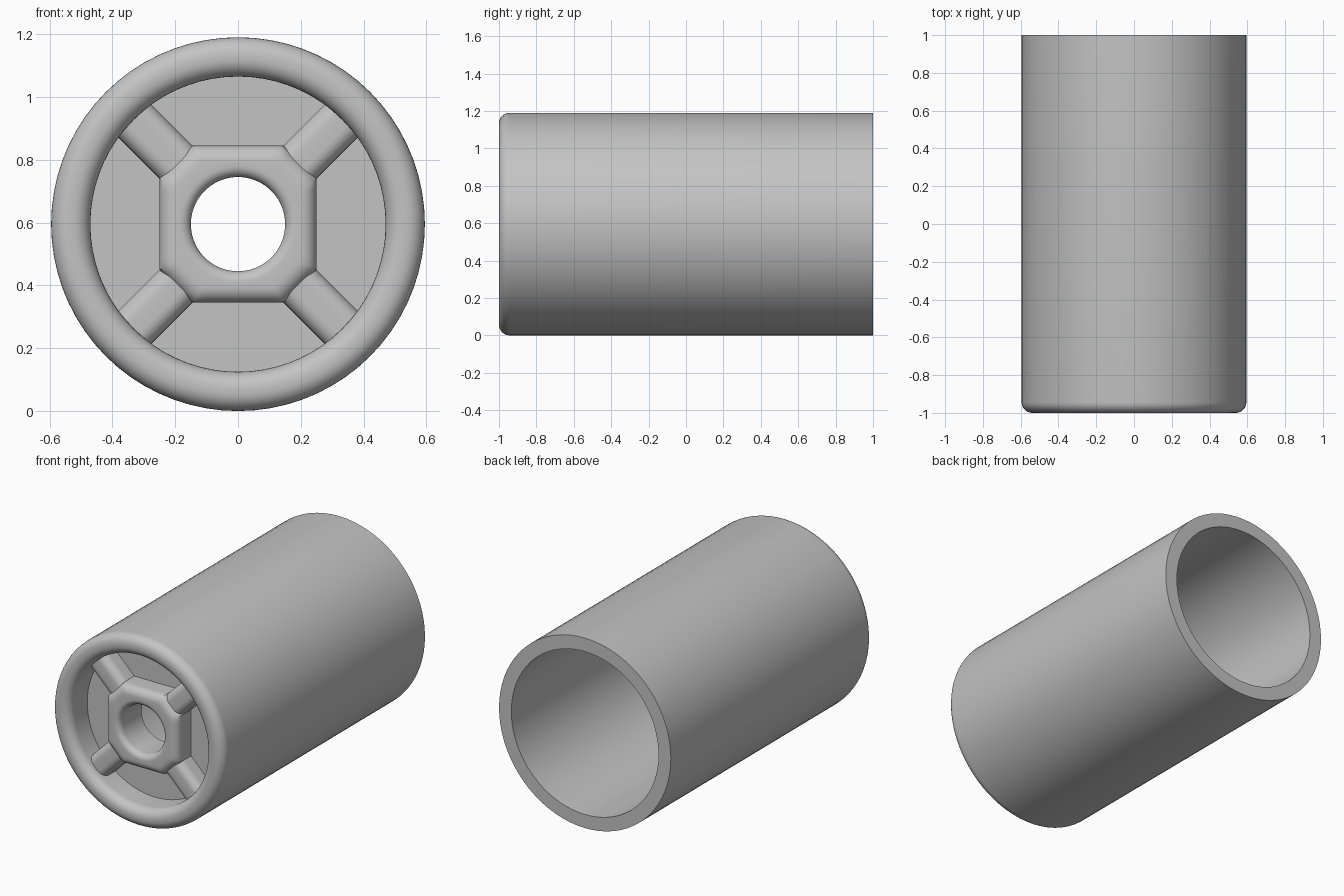
import bpy, bmesh, math

if "Cube" in bpy.data.objects:
    bpy.data.objects.remove(bpy.data.objects["Cube"])

R, CZ, SEG = 0.595, 0.595, 72

grey = bpy.data.materials.new("plain_grey")
grey.diffuse_color = (0.55, 0.55, 0.55, 1)
grey.use_nodes = True
grey.node_tree.nodes["Principled BSDF"].inputs["Base Color"].default_value = grey.diffuse_color


def finish(name, bm):
    bmesh.ops.recalc_face_normals(bm, faces=bm.faces)
    me = bpy.data.meshes.new(name)
    bm.to_mesh(me)
    bm.free()
    me.materials.append(grey)
    me.shade_smooth()
    me.set_sharp_from_angle(angle=math.radians(35))
    ob = bpy.data.objects.new(name, me)
    bpy.context.collection.objects.link(ob)
    ob.location.z = CZ
    return ob


def loft(name, rings):
    """Closed loft through rings of (x, y, z) points; last ring joins the first."""
    bm = bmesh.new()
    vs = [[bm.verts.new(p) for p in ring] for ring in rings]
    for k in range(len(vs)):
        a, b = vs[k], vs[(k + 1) % len(vs)]
        for i in range(len(a)):
            j = (i + 1) % len(a)
            bm.faces.new((a[i], a[j], b[j], b[i]))
    return finish(name, bm)


def circle(r, y):
    return [(r * math.cos(t), y, r * math.sin(t))
            for t in (2 * math.pi * i / SEG for i in range(SEG))]


def octagon(h, y):
    """Square outline of half size h with cut corners."""
    pts = []
    for i in range(SEG):
        t = 2 * math.pi * i / SEG
        c, s = abs(math.cos(t)), abs(math.sin(t))
        r = min(h / max(c, s), h * 1.58 / (c + s))
        pts.append((r * math.cos(t), y, r * math.sin(t)))
    return pts


def arc(cx, cy, r, a0, a1, n=8):
    return [(cx + r * math.cos(math.radians(a0 + (a1 - a0) * i / n)),
             cy + r * math.sin(math.radians(a0 + (a1 - a0) * i / n))) for i in range(n + 1)]


# Tube with rounded front rim and a pierced floor plate
f = 0.057
profile = [(0.15, -0.74), (0.51, -0.74), (0.51, 1.0), (R, 1.0)]
profile += arc(R - f, -1 + f, f, 0, -90)
profile += arc(0.47 + f, -1 + f, f, -90, -180)
profile += [(0.47, -0.82), (0.15, -0.82)]
loft("tube_body", [circle(r, y) for r, y in profile])

# Central hub: rounded block with a rounded hole
top = -0.96
rings = [octagon(0.25, -0.815)]
rings += [octagon(h, y) for h, y in arc(0.20, top + 0.05, 0.05, 0, -90)]
rings += [circle(r, y) for r, y in arc(0.15 + 0.035, top + 0.035, 0.035, -90, -180)]
rings.append(circle(0.15, -0.815))
loft("hub", rings)

# Four diagonal spokes with rounded tops
w, s_top, q = 0.074, -0.935, 0.05
half = [(w, -0.80)] + arc(w - q, s_top + q, q, 0, -90)
section = half + [(-u, y) for u, y in reversed(half)]
for k in range(4):
    a = math.radians(45 + 90 * k)
    ca, sa = math.cos(a), math.sin(a)
    bm = bmesh.new()
    ends = [[bm.verts.new((d * ca - u * sa, y, d * sa + u * ca)) for u, y in section]
            for d in (0.22, 0.50)]
    n = len(section)
    for i in range(n):
        j = (i + 1) % n
        bm.faces.new((ends[0][i], ends[0][j], ends[1][j], ends[1][i]))
    for e in ends:
        bm.faces.new(e)
    finish(f"spoke_{k + 1}", bm)
